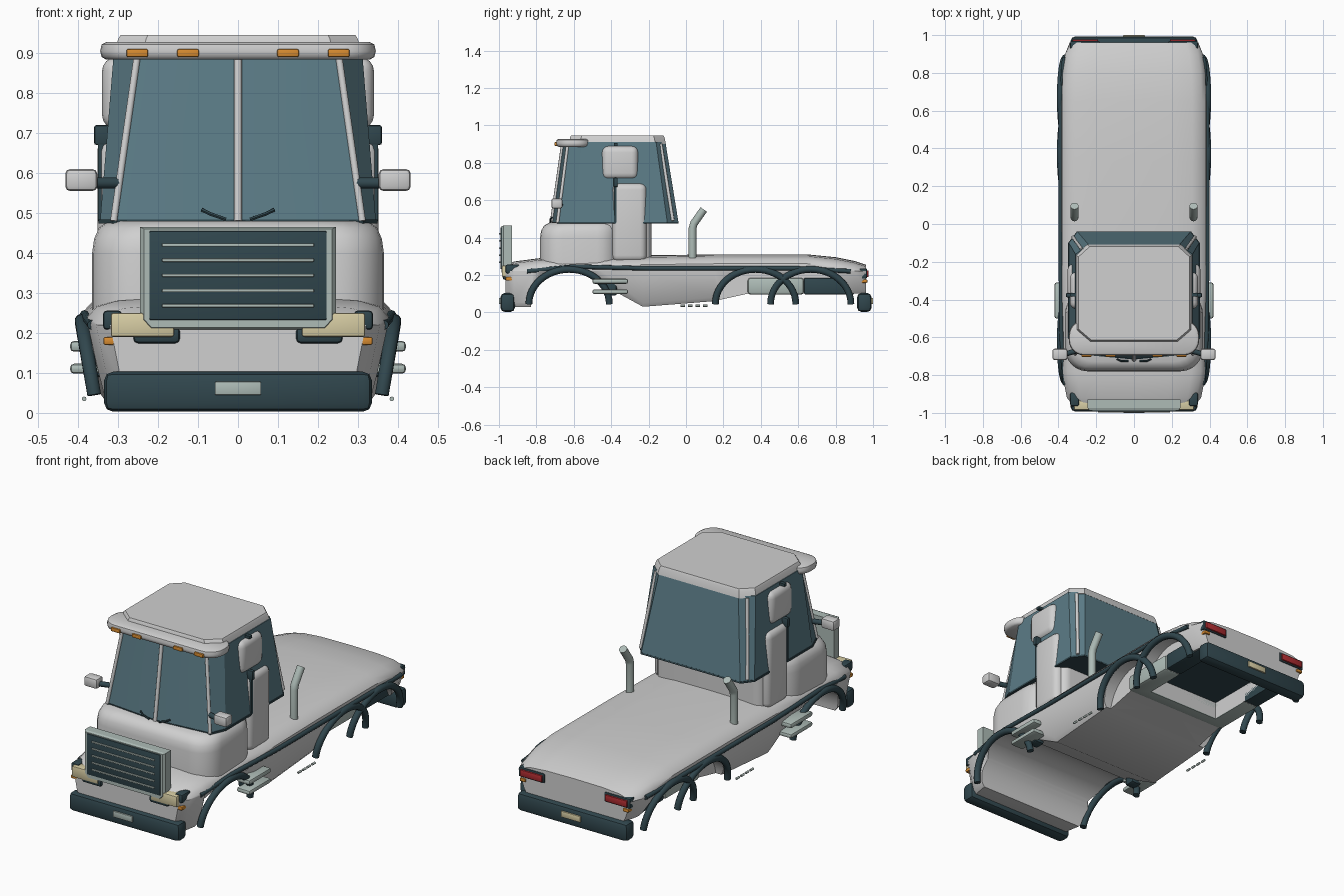
import bpy, bmesh, math
from mathutils import Vector

cube = bpy.data.objects.get("Cube")
if cube:
    bpy.data.objects.remove(cube, do_unlink=True)


def material(name, rgb):
    m = bpy.data.materials.new(name)
    m.use_nodes = True
    m.diffuse_color = (*rgb, 1)
    m.node_tree.nodes["Principled BSDF"].inputs["Base Color"].default_value = (*rgb, 1)
    return m


PAINT = material("light_grey_paint", (0.63, 0.63, 0.63))
DARK = material("dark_teal", (0.03, 0.062, 0.075))
GLASS = material("blue_glass", (0.105, 0.2, 0.24))
METAL = material("pale_green_metal", (0.42, 0.5, 0.47))
CREAM = material("cream_lamp", (0.68, 0.61, 0.37))
AMBER = material("amber_lamp", (0.68, 0.26, 0.03))
RED = material("red_lamp", (0.42, 0.025, 0.03))


def finish(name, bm, mat, angle=35):
    bmesh.ops.recalc_face_normals(bm, faces=bm.faces)
    for f in bm.faces:
        f.smooth = True
    me = bpy.data.meshes.new(name)
    bm.to_mesh(me)
    bm.free()
    me.set_sharp_from_angle(angle=math.radians(angle))
    me.materials.append(mat)
    ob = bpy.data.objects.new(name, me)
    bpy.context.collection.objects.link(ob)
    return ob


def box(name, x, y, z, mat, bevel=0.0, seg=2):
    """Box given by its (low, high) range on each axis."""
    bm = bmesh.new()
    bmesh.ops.create_cube(bm, size=1)
    for v in bm.verts:
        v.co = [(r[0] + r[1]) / 2 + c * abs(r[1] - r[0]) for r, c in zip((x, y, z), v.co)]
    if bevel:
        bmesh.ops.bevel(bm, geom=bm.edges[:], offset=bevel, segments=seg,
                        affect='EDGES', profile=0.5)
    return finish(name, bm, mat)


def pair(name, x, y, z, mat, bevel=0.0, seg=2):
    for side, s in (("left", 1), ("right", -1)):
        box(f"{side}_{name}", (x[0] * s, x[1] * s), y, z, mat, bevel, seg)


def loft(name, rings, mat, angle=35):
    bm = bmesh.new()
    rows = [[bm.verts.new(p) for p in r] for r in rings]
    n = len(rows[0])
    for a, b in zip(rows, rows[1:]):
        for i in range(n):
            bm.faces.new((a[i], a[(i + 1) % n], b[(i + 1) % n], b[i]))
    bm.faces.new(rows[0])
    bm.faces.new(rows[-1])
    return finish(name, bm, mat, angle)


def tube(name, path, r, mat, sides=10):
    """Round bar that follows a path."""
    pts = [Vector(p) for p in path]
    rings = []
    for i, p in enumerate(pts):
        t = (pts[min(i + 1, len(pts) - 1)] - pts[max(i - 1, 0)]).normalized()
        u = t.cross(Vector((1, 0, 0)) if abs(t.x) < 0.8 else Vector((0, 0, 1))).normalized()
        w = t.cross(u)
        angles = [2 * math.pi * k / sides for k in range(sides)]
        rings.append([p + r * (u * math.cos(a) + w * math.sin(a)) for a in angles])
    return loft(name, rings, mat, 50)


def mirrored(half):
    """Close a half outline that starts and ends on the centre line."""
    return half + [(-p[0], *p[1:]) for p in reversed(half) if p[0] > 1e-6]


def rounded(hx, y0, y1, r, z, n=6):
    pts = []
    for k, (cx, cy) in enumerate(((hx - r, y1 - r), (r - hx, y1 - r),
                                  (r - hx, y0 + r), (hx - r, y0 + r))):
        for i in range(n + 1):
            a = math.pi / 2 * (k + i / n)
            pts.append((cx + r * math.cos(a), cy + r * math.sin(a), z))
    return pts


def cut(target, cutter):
    m = target.modifiers.new("cut", 'BOOLEAN')
    m.operation = 'DIFFERENCE'
    m.solver = 'EXACT'
    m.object = cutter
    cutter.hide_render = True
    cutter.hide_set(True)
    cutter.display_type = 'WIRE'


def cylinder_x(name, y, z, r, x0, x1):
    ring = [(y + r * math.cos(a), z + r * math.sin(a))
            for a in (2 * math.pi * k / 48 for k in range(48))]
    return loft(name, [[(x, *p) for p in ring] for x in (x0, x1)], PAINT)


# Main hull: cross sections as (y, top, bottom, half width)
def section(y, t, b, w):
    mid = max(b + 0.03, 0.22)
    return [(x, y, z) for x, z in mirrored([
        (0, t), (w * 0.5, t - 0.002), (w * 0.8, t - 0.01), (w * 0.93, t - 0.025),
        (w * 0.99, t - 0.05), (w, mid), (w * 0.9, b + 0.02), (w * 0.86, b), (0, b)])]


hull = loft("body_hull", [section(*s) for s in (
    (-0.965, 0.25, 0.04, 0.32), (-0.92, 0.272, 0.03, 0.355), (-0.82, 0.285, 0.03, 0.375),
    (-0.78, 0.29, 0.15, 0.38), (-0.45, 0.298, 0.15, 0.385), (-0.23, 0.305, 0.03, 0.385),
    (0.15, 0.31, 0.06, 0.385), (0.33, 0.31, 0.1, 0.385), (0.65, 0.31, 0.1, 0.385),
    (0.8, 0.295, 0.1, 0.38), (0.9, 0.275, 0.1, 0.365), (0.962, 0.255, 0.1, 0.34))], PAINT)
cut(hull, cylinder_x("front_well_cutter", -0.625, 0.03, 0.205, -0.6, 0.6))
for s in (-1, 1):
    for i, y in enumerate((0.372, 0.667)):
        cut(hull, cylinder_x(f"rear_well_cutter_{i}", y, 0.03, 0.205, s * 0.3, s * 0.6))
pit = box("chassis_pit_cutter", (-0.22, 0.22), (0.4, 0.9), (0.02, 0.2), DARK)
cut(hull, pit)
tank = box("chassis_tank", (-0.315, 0.315), (0.33, 0.63), (0.095, 0.185), METAL, 0.015)
rear_frame = box("rear_chassis", (-0.31, 0.31), (0.63, 0.9), (0.095, 0.185), DARK, 0.01)
cut(tank, pit)
cut(rear_frame, pit)
box("pit_lining", (-0.22, 0.22), (0.4, 0.9), (0.192, 0.202), DARK)

# Wheel arches, side trim, steps and exhausts
for side, s in (("left", 1), ("right", -1)):
    for label, yc in (("front", -0.625), ("middle", 0.372), ("rear", 0.667)):
        arch = []
        for k in range(25):
            a = math.pi * k / 24
            z = 0.045 + 0.185 * math.sin(a)
            arch.append((s * (0.352 + 0.17 * z), yc + 0.215 * math.cos(a), z))
        tube(f"{side}_{label}_wheel_arch", arch, 0.018, DARK)
    tube(f"{side}_side_trim", [(s * 0.365, -0.85, 0.22), (s * 0.384, -0.6, 0.245),
         (s * 0.388, -0.2, 0.235), (s * 0.388, 0.6, 0.235), (s * 0.37, 0.88, 0.22)], 0.012, DARK)
    tube(f"{side}_exhaust", [(s * 0.315, 0.035, 0.28), (s * 0.315, 0.035, 0.45),
         (s * 0.315, 0.042, 0.475), (s * 0.315, 0.095, 0.55)], 0.021, METAL, 16)
    for i in range(4):
        y = -0.03 + 0.04 * i
        tube(f"{side}_marker_{i}", [(s * 0.385, y, 0.035), (s * 0.385, y + 0.025, 0.035)],
             0.006, METAL, 8)
pair("upper_step", (0.34, 0.42), (-0.5, -0.31), (0.153, 0.18), METAL, 0.01)
pair("lower_step", (0.34, 0.42), (-0.5, -0.31), (0.098, 0.123), METAL, 0.01)
pair("step_bracket", (0.3, 0.36), (-0.43, -0.37), (0.09, 0.17), DARK, 0.01)

# Cab lower shell
loft("cab_cowl", [rounded(hx, y0, -0.355, 0.12, z) for hx, y0, z in (
    (0.365, -0.78, 0.25), (0.365, -0.78, 0.40), (0.36, -0.775, 0.435),
    (0.348, -0.76, 0.463), (0.325, -0.73, 0.48))], PAINT, 50)
loft("cab_rear_shell", [rounded(0.325, -0.5, -0.185, 0.05, z) for z in (0.27, 0.48)], PAINT)

# Glass house, closed underneath
low = [(0, -0.715), (0.31, -0.685), (0.345, -0.6), (0.345, -0.1), (0.3, -0.04), (0, -0.04)]
top = [(0, -0.655), (0.25, -0.63), (0.31, -0.56), (0.31, -0.16), (0.24, -0.11), (0, -0.11)]
loft("cab_glass", [[(x, y, z) for x, y in mirrored(o)]
                   for o, z in ((low, 0.48), (top, 0.91))], GLASS, 20)
loft("glass_sill", [[(x * 1.01, y * 1.004, z) for x, y in mirrored(low)]
                    for z in (0.474, 0.484)], DARK, 20)
tube("windshield_divider", [(0, -0.718, 0.48), (0, -0.658, 0.9)], 0.01, PAINT)
for side, s in (("left", 1), ("right", -1)):
    tube(f"{side}_front_pillar", [(s * 0.311, -0.687, 0.48), (s * 0.251, -0.632, 0.9)],
         0.009, PAINT)
    tube(f"{side}_rear_pillar", [(s * 0.323, -0.07, 0.49), (s * 0.276, -0.135, 0.9)],
         0.009, PAINT)
    tube(f"{side}_mirror_arm", [(s * 0.3, -0.67, 0.575), (s * 0.37, -0.69, 0.575)], 0.014, DARK)
    tube(f"{side}_wiper", [(s * 0.03, -0.725, 0.484), (s * 0.07, -0.725, 0.498),
                           (s * 0.09, -0.715, 0.508)], 0.005, DARK, 6)
pair("mirror", (0.352, 0.432), (-0.72, -0.66), (0.555, 0.61), PAINT, 0.012)
pair("door_column", (0.27, 0.352), (-0.395, -0.21), (0.27, 0.69), PAINT, 0.035, 4)
pair("door_pad", (0.25, 0.34), (-0.45, -0.255), (0.71, 0.89), PAINT, 0.035, 4)
pair("door_seam", (0.31, 0.35), (-0.385, -0.372), (0.48, 0.7), DARK)
pair("door_handle", (0.3, 0.36), (-0.388, -0.365), (0.67, 0.72), DARK, 0.006)
pair("pad_clip", (0.3, 0.34), (-0.385, -0.365), (0.89, 0.905), DARK)

# Roof, visor and marker lamps
roof = [(0, -0.62), (0.23, -0.62), (0.3, -0.56), (0.3, -0.17), (0.24, -0.115), (0, -0.115)]
loft("roof", [[(x * k, -0.37 + (y + 0.37) * k, z) for x, y in mirrored(roof)]
              for k, z in ((1.03, 0.9), (1.0, 0.935), (0.98, 0.945))], PAINT, 20)
loft("sun_visor", [rounded(0.345 - d, -0.695 + d, -0.51 - d, 0.08 - d, z) for d, z in (
    (0.015, 0.884), (0.004, 0.89), (0, 0.905), (0.004, 0.922), (0.016, 0.928))], PAINT, 50)
for i, x in enumerate((-0.252, -0.125, 0.125, 0.252)):
    box(f"roof_lamp_{i}", (x - 0.027, x + 0.027), (-0.703, -0.67), (0.89, 0.91), AMBER, 0.004)

# Grille with slats
gr = [(-0.245, 0.465), (0.245, 0.465), (0.245, 0.23), (0.225, 0.208), (-0.225, 0.208), (-0.245, 0.23)]
loft("grille_frame", [[(x * k, y, 0.34 + (z - 0.34) * k) for x, z in gr]
                      for k, y in ((1, -0.93), (1, -0.975), (0.96, -0.987))], METAL, 20)
box("grille_panel", (-0.222, 0.222), (-0.992, -0.96), (0.232, 0.455), DARK, 0.004)
for i in range(5):
    z = 0.268 + 0.038 * i
    box(f"grille_slat_{i}", (-0.19, 0.19), (-0.999, -0.985), (z - 0.004, z + 0.004), METAL, 0.002)

# Lamps
pair("headlamp", (0.16, 0.318), (-0.985, -0.93), (0.19, 0.25), CREAM, 0.006)
pair("headlamp_base", (0.145, 0.262), (-0.98, -0.93), (0.174, 0.215), DARK, 0.012)
pair("headlamp_corner", (0.29, 0.338), (-0.965, -0.89), (0.208, 0.256), DARK, 0.01)
pair("front_indicator", (0.297, 0.337), (-0.965, -0.92), (0.17, 0.19), AMBER, 0.005)
pair("tail_lamp_bezel", (0.18, 0.338), (0.92, 0.968), (0.18, 0.235), DARK, 0.008)
pair("tail_lamp", (0.19, 0.325), (0.94, 0.977), (0.188, 0.225), RED, 0.005)
pair("rear_indicator", (0.295, 0.33), (0.935, 0.97), (0.158, 0.176), AMBER, 0.005)

# Bumpers and plain plates
for label, s, mat in (("front", -1, METAL), ("rear", 1, CREAM)):
    box(f"{label}_bumper", (-0.335, 0.335), sorted((s * 0.915, s * 0.992)), (0.003, 0.103),
        DARK, 0.022, 2)
    box(f"{label}_plate", (-0.058, 0.058), sorted((s * 0.985, s * 1.0)), (0.045, 0.078), mat, 0.003)

# Apply the cuts and shade
bpy.context.view_layer.update()
for ob in (hull, tank, rear_frame):
    bpy.ops.object.select_all(action='DESELECT')
    ob.select_set(True)
    bpy.context.view_layer.objects.active = ob
    for m in list(ob.modifiers):
        bpy.ops.object.modifier_apply(modifier=m.name)
    bpy.ops.object.shade_smooth_by_angle(angle=math.radians(35))
